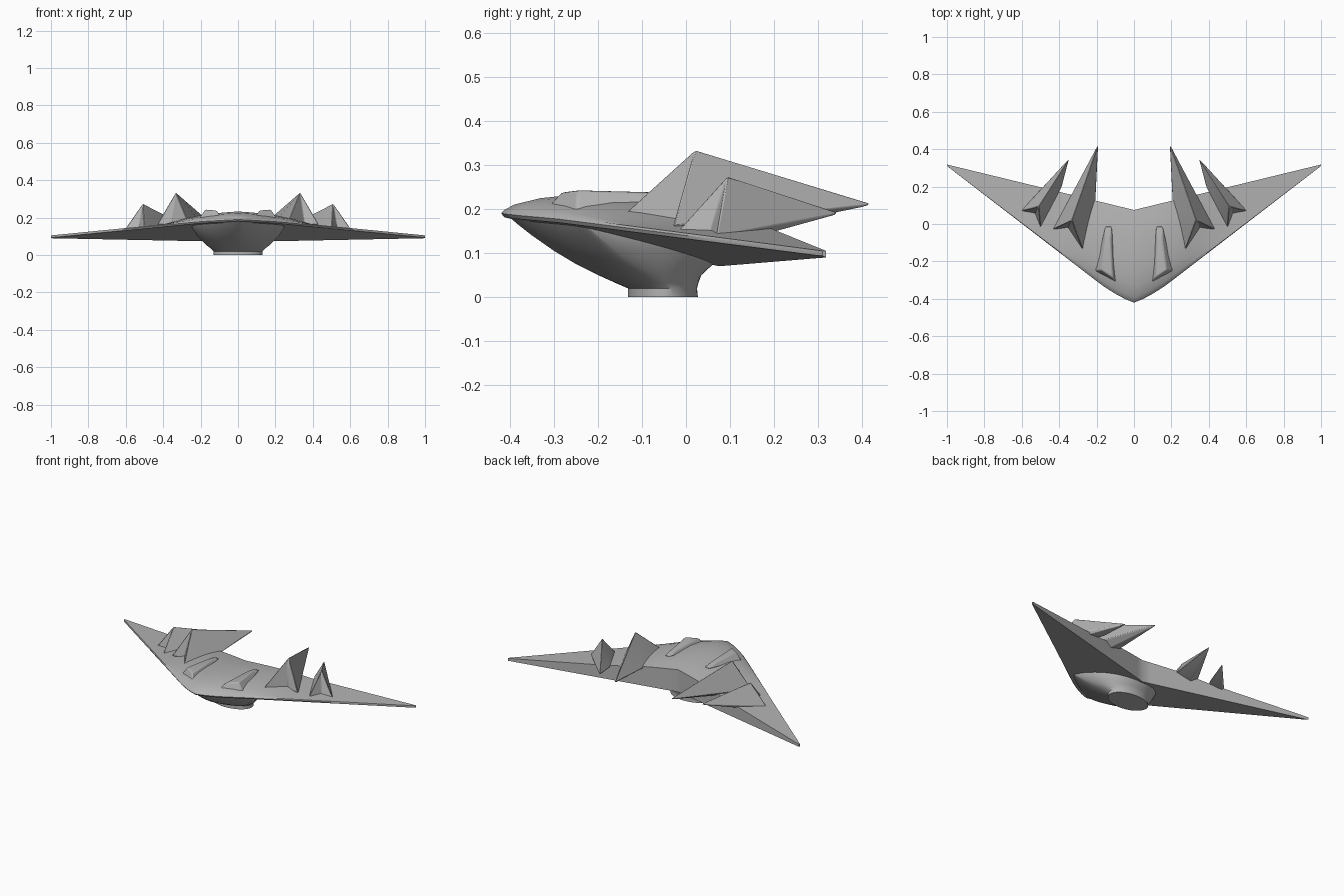
import bpy, bmesh, math
from mathutils import Vector

cube = bpy.data.objects.get("Cube")
if cube:
    bpy.data.objects.remove(cube, do_unlink=True)

grey = bpy.data.materials.new("hull_grey")
grey.use_nodes = True
grey.diffuse_color = (0.45, 0.45, 0.45, 1)
grey.node_tree.nodes["Principled BSDF"].inputs["Base Color"].default_value = (0.45, 0.45, 0.45, 1)


def finish(name, bm, bevel=0, mirror=False):
    """Turn a bmesh into a shaded object, with optional soft edges and mirroring."""
    bmesh.ops.recalc_face_normals(bm, faces=bm.faces)
    mesh = bpy.data.meshes.new(name)
    bm.to_mesh(mesh)
    bm.free()
    mesh.materials.append(grey)
    obj = bpy.data.objects.new(name, mesh)
    bpy.context.collection.objects.link(obj)
    if mirror:
        mod = obj.modifiers.new("mirror", 'MIRROR')
        mod.use_clip = True
    if bevel:
        mod = obj.modifiers.new("soft_edges", 'BEVEL')
        mod.width = bevel
        mod.segments = 2
        mod.limit_method = 'ANGLE'
    bpy.ops.object.select_all(action='DESELECT')
    obj.select_set(True)
    bpy.context.view_layer.objects.active = obj
    bpy.ops.object.shade_smooth_by_angle(angle=math.radians(35))
    return obj


def loft(bm, rings, closed=True):
    """Skin a list of equal-length vertex rings."""
    for a, b in zip(rings, rings[1:]):
        for i in range(len(a) if closed else len(a) - 1):
            j = (i + 1) % len(a)
            bm.faces.new((a[i], a[j], b[j], b[i]))


def interp(x, table):
    for (x0, y0), (x1, y1) in zip(table, table[1:]):
        if x <= x1:
            return y0 + (y1 - y0) * (x - x0) / (x1 - x0)
    return table[-1][1]


# Wing: half-span loft of wedge sections, mirrored
nose_curve = [(0, -0.42), (0.05, -0.4), (0.1, -0.373), (0.16, -0.335), (0.22, -0.29), (1, 0.31)]
top_height = [(0, 0.195), (0.2, 0.184), (1, 0.105)]
rise = [(0.06, 0.4), (0.18, 0.78), (0.34, 1), (0.5, 1), (0.7, 0.9), (0.86, 0.65)]


def section(x):
    front, back = interp(x, nose_curve), 0.075 + 0.243 * x
    top = interp(x, top_height)
    low = 0.07 + 0.02 * x
    bulge = 0.038 * max(0, 1 - (x / 0.4) ** 2)
    depth = back - front
    lip = min(0.012, top - low - 0.004)
    pts = [(front, top - lip * 0.4)]
    pts += [(front + depth * t, top + bulge * r) for t, r in [(0.015, 0.08)] + rise]
    pts += [(back, top + bulge * 0.35), (back, low)]
    pts += [(front + depth * t, low + (top - lip - low) * (1 - t)) for t in (0.7, 0.35, 0.015)]
    return [Vector((x, y, z)) for y, z in pts]


bm = bmesh.new()
stations = [0, 0.05, 0.1, 0.16, 0.22, 0.28, 0.34, 0.4, 0.55, 0.7, 0.85, 0.98, 1]
rings = [[bm.verts.new(p) for p in section(x)] for x in stations]
loft(bm, rings)
bm.faces.new(rings[-1])
finish("flying_wing", bm, mirror=True)

# Belly: pointed upper rings blending into the oval foot
# (height, front y, widest y, back y, half width, roundness)
belly_rings = [(0.185, -0.405, -0.25, 0.07, 0.25, 0), (0.165, -0.382, -0.23, 0.07, 0.25, 0.1),
               (0.14, -0.35, -0.2, 0.07, 0.243, 0.25), (0.105, -0.3, -0.16, 0.07, 0.22, 0.5),
               (0.075, -0.25, -0.12, 0.062, 0.19, 0.7), (0.05, -0.2, -0.08, 0.035, 0.165, 0.9),
               (0.032, -0.16, -0.06, 0.028, 0.142, 1), (0.02, -0.132, -0.05, 0.025, 0.13, 1),
               (0, -0.132, -0.05, 0.027, 0.13, 1)]
bm = bmesh.new()
rings = []
for z, yf, yc, yb, w, rnd in belly_rings:
    ring = []
    for k in range(48):
        a = 2 * math.pi * k / 48
        u = abs(math.sin(a))
        c = math.cos(a)
        if c >= 0:
            g = (1 - rnd) * u ** 1.25 + rnd * (1 - c)
            y = yf + (yc - yf) * g
        else:
            y = yc - (yb - yc) * c
        ring.append(bm.verts.new((w * math.sin(a), y, z)))
    rings.append(ring)
loft(bm, rings)
bm.faces.new(rings[0])
bm.faces.new(rings[-1])
finish("belly_with_foot", bm)


# Fins: notched arrowhead pyramids with overhanging tails
FIN_FACES = ["PAC", "PCB", "PBT", "PTE", "PEA", "DTB", "DET", "DAE", "DCA", "DBC"]


def fin(name, side, points):
    bm = bmesh.new()
    v = {k: bm.verts.new((side * x, y, z)) for k, (x, y, z) in points.items()}
    for f in FIN_FACES:
        bm.faces.new([v[k] for k in f])
    finish(name, bm, bevel=0.004)


# P peak, A inner front, B outer front, C notch, T tail, E inner edge, D underside
large = dict(P=(0.333, 0.02, 0.335), A=(0.273, -0.14, 0.19), B=(0.435, -0.03, 0.16),
             C=(0.355, -0.02, 0.165), T=(0.19, 0.43, 0.21), E=(0.205, 0.13, 0.185),
             D=(0.29, 0.14, 0.15))
small = dict(P=(0.51, 0.093, 0.275), A=(0.5, -0.02, 0.15), B=(0.605, 0.07, 0.138),
             C=(0.53, 0.055, 0.14), T=(0.345, 0.353, 0.19), E=(0.385, 0.2, 0.165),
             D=(0.48, 0.19, 0.145))


# Intake humps on the upper hull, tapering to the rear
def hump(name, side):
    bm = bmesh.new()
    low = [(0.085, -0.325), (0.21, -0.25), (0.155, -0.01), (0.118, -0.01)]
    top = [(0.115, -0.285, 0.238), (0.175, -0.245, 0.243), (0.15, -0.08, 0.238), (0.125, -0.08, 0.238)]
    base = [bm.verts.new((side * x, y, 0.195 if y < -0.1 else 0.222)) for x, y in low]
    ridge = [bm.verts.new((side * x, y, z)) for x, y, z in top]
    loft(bm, [base, ridge])
    bm.faces.new(base)
    bm.faces.new(ridge)
    finish(name, bm, bevel=0.006)


for label, side in (("left", 1), ("right", -1)):
    fin(label + "_large_fin", side, large)
    fin(label + "_small_fin", side, small)
    hump(label + "_intake_hump", side)
